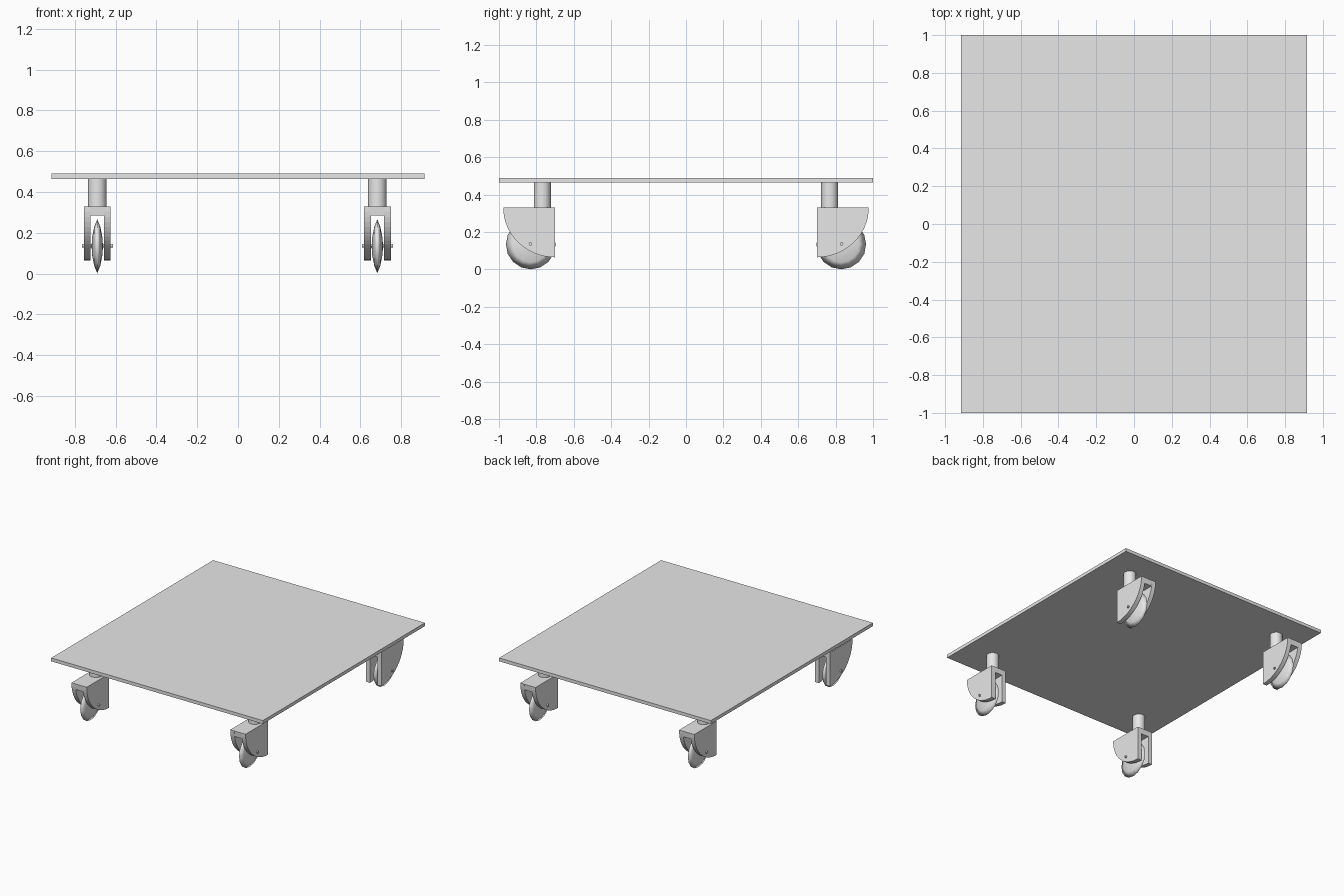
import bpy, bmesh, math
from mathutils import Matrix

default = bpy.data.objects.get("Cube")
if default:
    bpy.data.objects.remove(default)

grey = bpy.data.materials.new("light_grey")
grey.use_nodes = True
grey.diffuse_color = (0.8, 0.8, 0.8, 1)
grey.node_tree.nodes["Principled BSDF"].inputs["Base Color"].default_value = (0.8, 0.8, 0.8, 1)


def finish(bm, name, smooth=False):
    bmesh.ops.recalc_face_normals(bm, faces=bm.faces)
    for f in bm.faces:
        f.smooth = smooth and len(f.verts) <= 4
    mesh = bpy.data.meshes.new(name)
    bm.to_mesh(mesh)
    bm.free()
    mesh.materials.append(grey)
    obj = bpy.data.objects.new(name, mesh)
    bpy.context.collection.objects.link(obj)
    return obj


def add_prism(bm, profile, x0, x1):
    """Extrude a (y, z) outline from x0 to x1."""
    face = bm.faces.new([bm.verts.new((x0, y, z)) for y, z in profile])
    out = bmesh.ops.extrude_face_region(bm, geom=[face])
    verts = [v for v in out["geom"] if isinstance(v, bmesh.types.BMVert)]
    bmesh.ops.translate(bm, verts=verts, vec=(x1 - x0, 0, 0))


def cylinder(name, centre, radius, length, sides, along_x=False):
    bm = bmesh.new()
    turn = Matrix.Rotation(math.pi / 2, 4, "Y") if along_x else Matrix()
    bmesh.ops.create_cone(bm, cap_ends=True, segments=sides, radius1=radius, radius2=radius,
                          depth=length, matrix=Matrix.Translation(centre) @ turn)
    return finish(bm, name, True)


def fork(name, x, side):
    """Two quarter-round cheeks joined by a bridge on top."""
    top, inner, steps = 0.33, 0.70, 16
    cheek = [(side * inner, top)]
    for i in range(steps + 1):
        a = math.pi / 2 * i / steps
        cheek.append((side * (inner + 0.277 * math.cos(a)), top - 0.265 * math.sin(a)))
    bridge = [(side * y, z) for y, z in
              ((inner, top), (0.977, top), (0.973, 0.285), (inner, 0.285))]
    bm = bmesh.new()
    add_prism(bm, cheek, x - 0.066, x - 0.032)
    add_prism(bm, cheek, x + 0.032, x + 0.066)
    add_prism(bm, bridge, x - 0.032, x + 0.032)
    finish(bm, name)


def wheel(name, x, y, z):
    """Lens-shaped disc, thin at the rim."""
    profile = [(-0.028, 0), (-0.025, 0.045), (-0.015, 0.095), (0, 0.133),
               (0.015, 0.095), (0.025, 0.045), (0.028, 0)]
    bm = bmesh.new()
    verts = [bm.verts.new((px, 0, r)) for px, r in profile]
    edges = [bm.edges.new(pair) for pair in zip(verts, verts[1:])]
    bmesh.ops.spin(bm, geom=verts + edges, cent=(0, 0, 0), axis=(1, 0, 0),
                   angle=2 * math.pi, steps=16)
    bmesh.ops.remove_doubles(bm, verts=bm.verts, dist=0.0005)
    bmesh.ops.translate(bm, verts=bm.verts, vec=(x, y, z))
    finish(bm, name, True)


# Flat deck
bm = bmesh.new()
bmesh.ops.create_cube(bm, size=1, matrix=Matrix.Translation((0, 0, 0.477))
                      @ Matrix.Diagonal((1.83, 2, 0.026, 1)))
finish(bm, "deck")

# Four casters, rounded sides facing outward
for end, side in (("front", -1), ("back", 1)):
    for hand, x in (("right", -0.69), ("left", 0.683)):
        label = f"{end}_{hand}_"
        cylinder(label + "post", (x, side * 0.768, 0.398), 0.045, 0.136, 24)
        fork(label + "fork", x, side)
        wheel(label + "wheel", x, side * 0.83, 0.134)
        cylinder(label + "axle", (x, side * 0.832, 0.137), 0.009, 0.152, 12, True)
